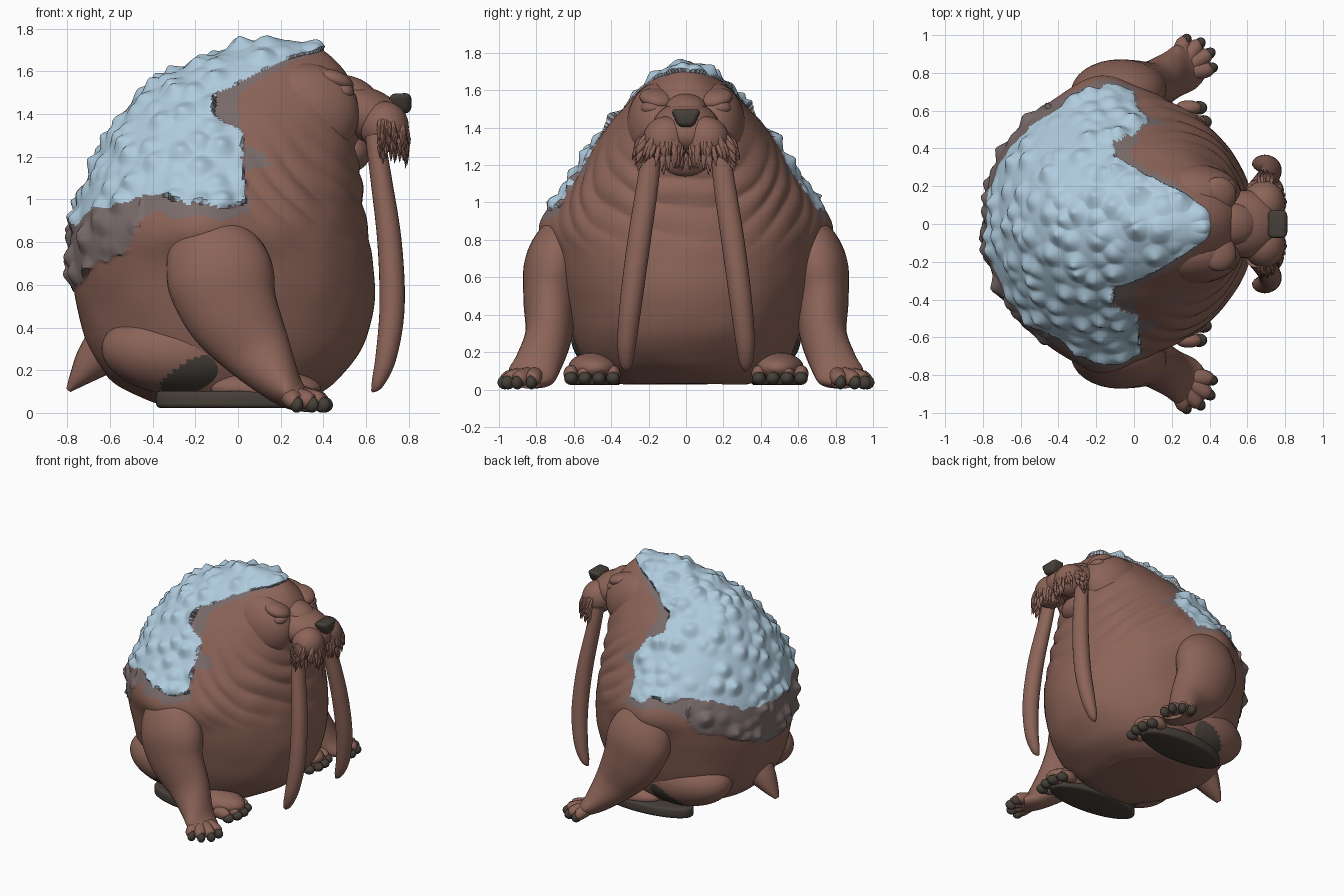
import bpy, bmesh, math, random
from mathutils import Vector, Matrix, noise

if "Cube" in bpy.data.objects:
    bpy.data.objects.remove(bpy.data.objects["Cube"])

random.seed(4)


def material(name, rgb):
    m = bpy.data.materials.new(name)
    m.diffuse_color = (*rgb, 1)
    m.use_nodes = True
    m.node_tree.nodes["Principled BSDF"].inputs["Base Color"].default_value = m.diffuse_color
    return m


SKIN = material("brown skin", (0.262, 0.127, 0.098))
FROST = material("pale blue hide", (0.435, 0.605, 0.735))
EDGE = material("grey brown edge", (0.195, 0.15, 0.147))
DARK = material("dark claw", (0.061, 0.05, 0.04))


def finish(name, bm, mats, mirror=False, angle=60):
    bmesh.ops.recalc_face_normals(bm, faces=bm.faces[:])
    me = bpy.data.meshes.new(name)
    bm.to_mesh(me)
    bm.free()
    for m in mats:
        me.materials.append(m)
    ob = bpy.data.objects.new(name, me)
    bpy.context.collection.objects.link(ob)
    if mirror:
        mod = ob.modifiers.new("mirror", "MIRROR")
        mod.use_axis = (False, True, False)
        mod.use_mirror_merge = False
    bpy.ops.object.select_all(action="DESELECT")
    bpy.context.view_layer.objects.active = ob
    ob.select_set(True)
    bpy.ops.object.shade_smooth_by_angle(angle=math.radians(angle))
    return ob


def spline(rows, steps):
    """Catmull-Rom through rows of numbers."""
    out = []
    for i in range(len(rows) - 1):
        p = [rows[max(0, min(len(rows) - 1, i + k))] for k in (-1, 0, 1, 2)]
        for j in range(steps):
            t = j / steps
            out.append([0.5 * (2 * b + (c - a) * t + (2 * a - 5 * b + 4 * c - d) * t * t
                        + (3 * b - a - 3 * c + d) * t ** 3) for a, b, c, d in zip(*p)])
    return out + [list(rows[-1])]


def skin_rings(bm, rings):
    vs = [[bm.verts.new(p) for p in r] for r in rings]
    n = len(vs[0])
    for a, b in zip(vs, vs[1:]):
        for k in range(n):
            bm.faces.new((a[k], a[(k + 1) % n], b[(k + 1) % n], b[k]))
    bm.faces.new(vs[0][::-1])
    bm.faces.new(vs[-1])


def tube_into(bm, rows, n=20, steps=6):
    """rows: x, y, z, sideways radius, other radius"""
    rows = spline(rows, steps)
    pts = [Vector(r[:3]) for r in rows]
    rings = []
    for i, r in enumerate(rows):
        t = (pts[min(i + 1, len(pts) - 1)] - pts[max(i - 1, 0)]).normalized()
        a = (Vector((0, 1, 0)) - t * t.y).normalized()
        b = t.cross(a)
        rings.append([pts[i] + a * r[3] * math.cos(q) + b * r[4] * math.sin(q)
                      for q in (2 * math.pi * k / n for k in range(n))])
    skin_rings(bm, rings)


def tube(name, rows, mat, mirror=False, n=20, steps=6):
    bm = bmesh.new()
    tube_into(bm, rows, n, steps)
    return finish(name, bm, [mat], mirror)


def blob_into(bm, c, r, yaw=0, pitch=0, u=32, v=18):
    m = (Matrix.Translation(c) @ Matrix.Rotation(yaw, 4, "Z") @ Matrix.Rotation(pitch, 4, "Y")
         @ Matrix.Diagonal((*r, 1)))
    return bmesh.ops.create_uvsphere(bm, u_segments=u, v_segments=v, radius=1, matrix=m)


def blob(name, c, r, mat, mirror=False, yaw=0, pitch=0):
    bm = bmesh.new()
    blob_into(bm, c, r, yaw, pitch)
    return finish(name, bm, [mat], mirror)


def lerp(table, v):
    if v <= table[0][0]:
        return table[0][1]
    for (a, p), (b, q) in zip(table, table[1:]):
        if v <= b:
            return p + (q - p) * (v - a) / (b - a)
    return table[-1][1]


# Body: slices of z, back x, front x, half width, widest x
SLICES = [
    (0.03, -0.3, 0.22, 0.33, -0.1), (0.06, -0.42, 0.32, 0.44, -0.1), (0.15, -0.59, 0.46, 0.54, -0.1),
    (0.3, -0.7, 0.58, 0.61, -0.12), (0.5, -0.755, 0.635, 0.66, -0.13), (0.7, -0.785, 0.635, 0.695, -0.14),
    (0.85, -0.775, 0.605, 0.715, -0.15), (1.0, -0.735, 0.585, 0.665, -0.15), (1.2, -0.65, 0.57, 0.56, -0.13),
    (1.4, -0.53, 0.565, 0.425, -0.05), (1.5, -0.44, 0.555, 0.34, 0.02), (1.6, -0.28, 0.5, 0.25, 0.1),
    (1.68, -0.09, 0.42, 0.15, 0.15), (1.72, 0.02, 0.35, 0.09, 0.17), (1.74, 0.12, 0.24, 0.03, 0.18)]
BLUE_X = [(0.95, 0.0), (1.1, 0.01), (1.22, 0.05), (1.33, 0.0), (1.39, -0.1), (1.5, -0.09), (1.56, 0.03),
          (1.65, 0.2), (1.7, 0.4)]
GREY_X = [(0.95, 0.03), (1.13, 0.03), (1.16, 0.17), (1.22, 0.12), (1.26, 0.04), (1.33, 0.01), (1.38, 0.0),
          (1.5, 0.0), (1.56, 0.1), (1.65, 0.27), (1.7, 0.41)]
BLUE_Z = [(-0.8, 0.87), (-0.7, 0.92), (-0.6, 0.98), (-0.45, 1.02), (-0.2, 0.98), (0, 0.96)]
GREY_Z = [(-0.79, 0.52), (-0.7, 0.68), (-0.52, 0.76), (-0.47, 0.88), (-0.35, 0.94), (-0.1, 0.91), (0, 0.9)]


def zone(p):
    """0 skin, 1 blue, 2 grey"""
    w = 0.045 * noise.noise(p * 7) + 0.015 * noise.noise(p * 17)
    if p.x < lerp(BLUE_X, p.z) + w and p.z > lerp(BLUE_Z, p.x) + w:
        return 1
    if p.x < lerp(GREY_X, p.z) + w and p.z > lerp(GREY_Z, p.x) + w:
        return 2
    return 0


bm = bmesh.new()
rings = []
N = 300
for z, xb, xf, hw, xc in spline(SLICES, 19):
    ring = []
    for k in range(N):
        q = 2 * math.pi * k / N
        c, s = math.cos(q), math.sin(q)
        e = 2 / 2.08
        reach = xf - xc if c > 0 else xc - xb
        x = xc + math.copysign(abs(c) ** e, c) * reach
        # rounded shoulders
        bulge = 0.075 * math.exp(-((x + 0.17) / 0.2) ** 2 - ((z - 0.88) / 0.17) ** 2)
        ring.append((x, math.copysign(abs(s) ** e, s) * (hw + bulge), z))
    rings.append(ring)
skin_rings(bm, rings)
bm.normal_update()
moves = []
for v in bm.verts:
    p = v.co.copy()
    kind = zone(p)
    if kind == 1 or (kind == 2 and p.x < -0.45):
        # pointed lumps over the hide
        d = noise.voronoi(p * 8.5)[0][0]
        h = 0.006 + 0.048 * max(0, 1 - d / 0.66) ** 1.4
    else:
        # sagging folds around neck and chest
        s = p.z + 0.9 * p.x
        neck = max(0, min(1, (p.x + 0.05) / 0.3)) * max(0, 1 - abs(p.z - 1.05) / 0.32)
        h = 0.02 * neck * (abs(math.sin(s * 25 + 1.5 * noise.noise(p * 3))) - 0.5) + 0.006 * noise.noise(p * 5)
    moves.append((v, v.normal * h))
kinds = [zone(f.calc_center_median()) for f in bm.faces]
for f, k in zip(bm.faces, kinds):
    f.material_index = k
for v, m in moves:
    v.co += m
finish("body", bm, [SKIN, FROST, EDGE], angle=50)

# Head: cheeks, brows, eyelids, muzzle, nose
blob("cheek", (0.3, 0.15, 1.4), (0.27, 0.17, 0.24), SKIN, True)
blob("brow", (0.445, 0.15, 1.555), (0.1, 0.1, 0.05), SKIN, True, yaw=-0.5, pitch=0.35)
blob("eyelid", (0.475, 0.165, 1.505), (0.065, 0.08, 0.05), SKIN, True, yaw=-0.5)
blob("muzzle", (0.58, 0, 1.40), (0.215, 0.18, 0.13), SKIN, pitch=0.3)
blob("muzzle_bridge", (0.53, 0, 1.5), (0.13, 0.11, 0.075), SKIN, pitch=0.35)
blob("muzzle_pad", (0.685, 0.105, 1.34), (0.115, 0.125, 0.12), SKIN, True, yaw=-0.2)
blob("chin", (0.53, 0, 1.22), (0.09, 0.14, 0.09), SKIN)
bm = bmesh.new()
bmesh.ops.create_cube(bm, size=1, matrix=Matrix.Translation((0.76, 0, 1.452)) @ Matrix.Diagonal((0.105, 0.165, 0.095, 1)))
for v in bm.verts:
    if v.co.z < 1.45:
        v.co.y *= 0.5
    if v.co.x < 0.75:
        v.co.z -= 0.005
bmesh.ops.bevel(bm, geom=bm.edges[:], offset=0.028, segments=4, profile=0.5, affect="EDGES")
finish("nose", bm, [DARK])

# Whiskers: tapered tufts fanning from the muzzle pads
bm = bmesh.new()
for i in range(80):
    a = random.uniform(-1.6, 1.9)
    up = random.uniform(-0.6, 0.4)
    d = Vector((math.cos(a) * math.cos(up), math.sin(a) * math.cos(up), math.sin(up)))
    root = Vector((0.685 + 0.1 * d.x, 0.11 + 0.115 * d.y, 1.335 + 0.11 * d.z))
    if root.y < 0.01:
        continue
    ln = random.uniform(0.09, 0.14) * (1 - 0.25 * max(0, d.y))
    mid = root + Vector((0.015 * d.x, 0.035 * max(0, d.y), -0.5 * ln))
    tip = root + Vector((0.015 * d.x, 0.065 * max(0, d.y), -ln))
    tube_into(bm, [(*root, 0.008, 0.008), (*mid, 0.015, 0.011), (*tip, 0.001, 0.001)], 7, 2)
finish("whiskers", bm, [SKIN], True)

# Tusks
tube("tusk", [(0.64, 0.18, 1.3, 0.05, 0.045), (0.67, 0.205, 1.1, 0.058, 0.05), (0.71, 0.25, 0.8, 0.062, 0.057),
              (0.722, 0.29, 0.5, 0.06, 0.059), (0.695, 0.315, 0.27, 0.052, 0.05), (0.655, 0.32, 0.14, 0.034, 0.03),
              (0.628, 0.315, 0.1, 0.006, 0.006)], SKIN, True, 24)

# Front limbs with fingers and claws
tube("front_limb", [(-0.15, 0.6, 0.93, 0.06, 0.08), (-0.14, 0.65, 0.82, 0.13, 0.19), (-0.09, 0.70, 0.66, 0.165, 0.25),
                    (-0.03, 0.725, 0.48, 0.145, 0.225), (0.09, 0.735, 0.29, 0.125, 0.165),
                    (0.2, 0.79, 0.14, 0.125, 0.10), (0.27, 0.83, 0.075, 0.13, 0.065),
                    (0.33, 0.865, 0.05, 0.10, 0.045)], SKIN, True, 32)
TIPS = [(0.265, 0.962), (0.335, 0.945), (0.385, 0.895), (0.395, 0.82)]
fingers, claws = bmesh.new(), bmesh.new()
for x, y in TIPS:
    tube_into(fingers, [(0.22, 0.8, 0.08, 0.04, 0.04), ((x + 0.22) / 2, (y + 0.8) / 2, 0.075, 0.05, 0.045),
                        (x, y, 0.055, 0.04, 0.04), (x + 0.015, y + 0.01, 0.05, 0.01, 0.01)], 12, 4)
    blob_into(claws, (x + 0.01, y + 0.006, 0.038), (0.04, 0.03, 0.037), yaw=math.atan2(y - 0.8, x - 0.22))
finish("fingers", fingers, [SKIN], True)
finish("claws", claws, [DARK], True)

# Hind limbs: thigh with dark underside, foot, sole, toes
bm = bmesh.new()
blob_into(bm, (-0.27, 0.38, 0.28), (0.37, 0.235, 0.2), pitch=0.08, u=72, v=48)
for f in bm.faces:
    c = f.calc_center_median()
    f.material_index = int(c.y > 0.3 and c.z < 0.28 - 2.2 * (c.x + 0.18) ** 2 - 0.25 * abs(c.x + 0.12) and c.x > -0.36)
finish("thigh", bm, [SKIN, DARK], True)
blob("foot", (0.13, 0.49, 0.115), (0.26, 0.14, 0.085), SKIN, True)
bm = bmesh.new()
bmesh.ops.create_cone(bm, cap_ends=True, segments=48, radius1=1, radius2=1, depth=1,
                      matrix=Matrix.Translation((-0.02, 0.49, 0.063)) @ Matrix.Rotation(0.06, 4, "Z")
                      @ Matrix.Diagonal((0.365, 0.14, 0.08, 1)))
rim = [e for e in bm.edges if abs(e.verts[0].co.z - e.verts[1].co.z) < 0.01]
bmesh.ops.bevel(bm, geom=rim, offset=0.02, segments=3, profile=0.5, affect="EDGES")
finish("sole", bm, [DARK], True)
toes, nails = bmesh.new(), bmesh.new()
for i in range(4):
    y = 0.39 + 0.075 * i
    x = 0.345 - 0.012 * (i - 1.5) ** 2
    blob_into(toes, (x - 0.03, y, 0.085), (0.07, 0.04, 0.045))
    blob_into(nails, (x + 0.025, y, 0.06), (0.045, 0.036, 0.035))
finish("toes", toes, [SKIN], True)
finish("toe_nails", nails, [DARK], True)

# Tail
tube("tail", [(-0.58, 0, 0.34, 0.15, 0.13), (-0.68, 0, 0.24, 0.1, 0.09), (-0.75, 0, 0.16, 0.06, 0.045),
              (-0.795, 0, 0.105, 0.02, 0.012)], SKIN)
